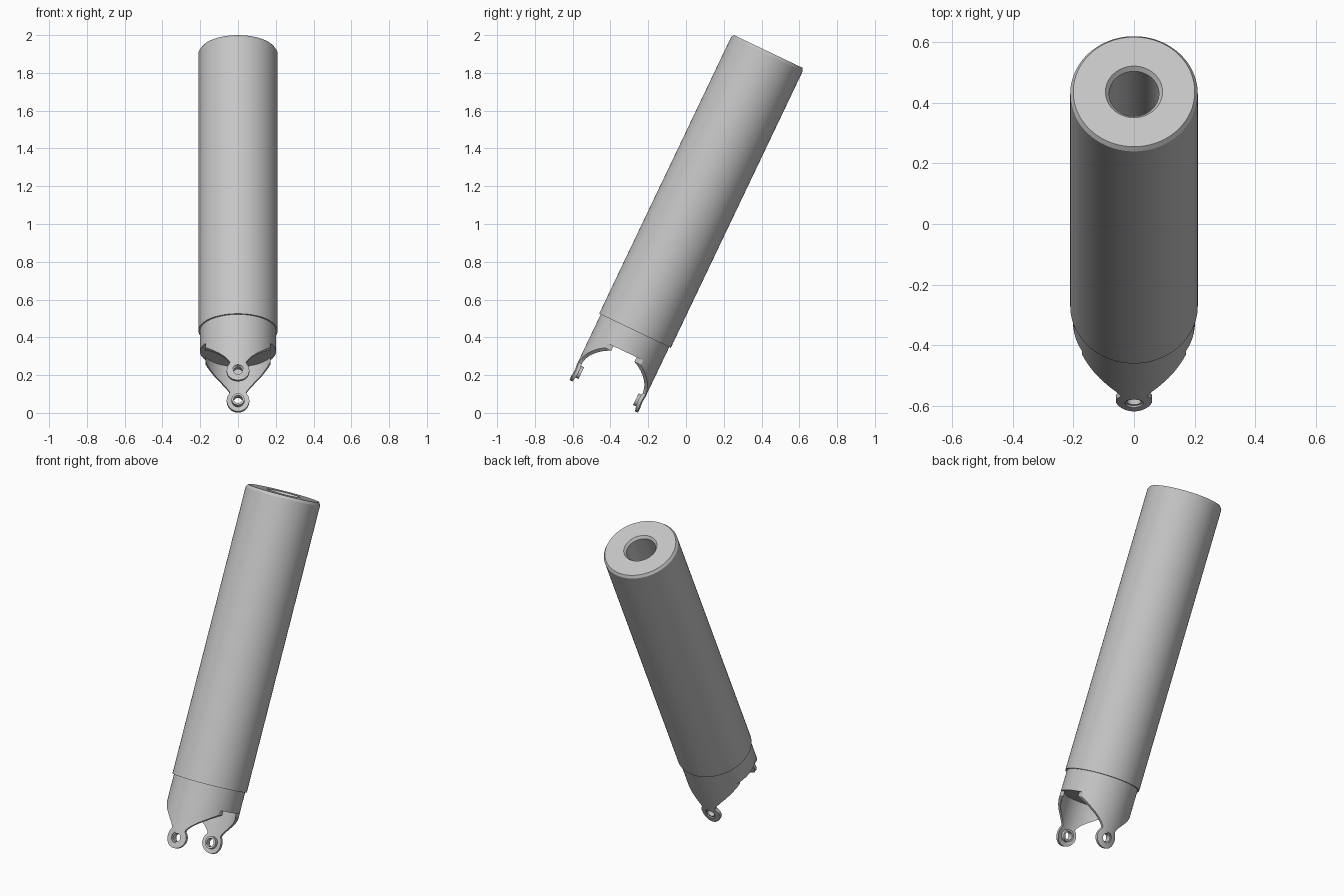
import bpy, bmesh, math
from mathutils import Matrix, Vector

cube = bpy.data.objects.get("Cube")
if cube:
    bpy.data.objects.remove(cube, do_unlink=True)

TILT = Matrix.Translation((0, -0.27, 0.435)) @ Matrix.Rotation(math.radians(-25.5), 4, "X")
LENGTH = 1.638      # barrel above the collar step
FLOOR = -0.123      # underside of the collar
PIN = -0.325        # height of the lug eyes
R_BARREL, R_COLLAR = 0.21, 0.201

grey = bpy.data.materials.new("light_grey_metal")
grey.use_nodes = True
colour = (0.56, 0.56, 0.56, 1)
grey.diffuse_color = colour
grey.node_tree.nodes["Principled BSDF"].inputs["Base Color"].default_value = colour


def make_object(name, bm):
    bmesh.ops.recalc_face_normals(bm, faces=bm.faces)
    mesh = bpy.data.meshes.new(name)
    bm.to_mesh(mesh)
    bm.free()
    mesh.materials.append(grey)
    obj = bpy.data.objects.new(name, mesh)
    bpy.context.collection.objects.link(obj)
    return obj


def lathe(name, profile, steps=96):
    """Revolve a closed (radius, height) profile about z."""
    bm = bmesh.new()
    verts = [bm.verts.new((r, 0, z)) for r, z in profile]
    edges = [bm.edges.new((v, verts[i - 1])) for i, v in enumerate(verts)]
    bmesh.ops.spin(bm, geom=verts + edges, axis=(0, 0, 1), cent=(0, 0, 0),
                   angle=math.tau, steps=steps, use_duplicate=False)
    bmesh.ops.remove_doubles(bm, verts=bm.verts, dist=1e-5)
    return make_object(name, bm)


def apply_modifiers(obj):
    graph = bpy.context.evaluated_depsgraph_get()
    mesh = bpy.data.meshes.new_from_object(obj.evaluated_get(graph))
    obj.modifiers.clear()
    obj.data = mesh


def mirror_front_back(obj):
    obj.modifiers.new("front_back", "MIRROR").use_axis = (False, True, False)


# Bored barrel with chamfered rim and stepped-in collar
barrel = lathe("barrel", [
    (R_COLLAR, FLOOR), (R_COLLAR, 0), (R_BARREL, 0), (R_BARREL, LENGTH - 0.015),
    (0.2, LENGTH), (0.094, LENGTH), (0.082, LENGTH - 0.015), (0.082, FLOOR)])

# Lug outline: shoulder, tapering neck and round eye
half = [(0.171, FLOOR), (0.171, -0.15), (0.155, -0.166), (0.127, -0.192),
        (0.095, -0.219), (0.066, -0.246), (0.048, -0.268), (0.043, -0.28)]
for i in range(13):
    a = math.radians(40 - 130 * i / 12)
    half.append((0.06 * math.cos(a), PIN + 0.06 * math.sin(a)))
outline = half[:-1] + [(0, PIN - 0.06)] + [(-x, z) for x, z in reversed(half[:-1])]
bm = bmesh.new()
face = bm.faces.new([bm.verts.new((x, 0.05, z)) for x, z in outline])
extruded = bmesh.ops.extrude_face_region(bm, geom=[face])["geom"]
bmesh.ops.translate(bm, vec=Vector((0, 0.25, 0)),
                    verts=[v for v in extruded if isinstance(v, bmesh.types.BMVert)])
lugs = make_object("clevis_lugs", bm)

# Helpers: curved wall that shapes the lugs, and a pin that drills the eyes
wall = lathe("wall_helper", [(0.184, -0.5), (R_COLLAR, -0.5), (R_COLLAR, 0.1), (0.184, 0.1)])
bm = bmesh.new()
bmesh.ops.create_cone(bm, cap_ends=True, segments=32, radius1=0.03, radius2=0.03, depth=0.6,
                      matrix=Matrix.Translation((0, 0, PIN)) @ Matrix.Rotation(math.pi / 2, 4, "X"))
pin = make_object("pin_helper", bm)
for helper, operation in ((wall, "INTERSECT"), (pin, "DIFFERENCE")):
    helper.hide_render = True
    mod = lugs.modifiers.new(operation.title(), "BOOLEAN")
    mod.operation, mod.object, mod.solver = operation, helper, "EXACT"
mirror_front_back(lugs)
apply_modifiers(lugs)
for helper in (wall, pin):
    bpy.data.objects.remove(helper, do_unlink=True)

# Bushings set in the eyes, standing proud on the inside
bushings = lathe("eye_bushings", [(0.023, 0.16), (0.034, 0.16), (0.034, 0.194), (0.023, 0.194)], 32)
bushings.data.transform(Matrix.Translation((0, 0, PIN)) @ Matrix.Rotation(-math.pi / 2, 4, "X"))
mirror_front_back(bushings)
apply_modifiers(bushings)

# Lean everything back and shade
bpy.ops.object.select_all(action="DESELECT")
for obj in (barrel, lugs, bushings):
    obj.matrix_world = TILT
    obj.select_set(True)
bpy.context.view_layer.objects.active = barrel
bpy.ops.object.shade_smooth_by_angle(angle=math.radians(30))
